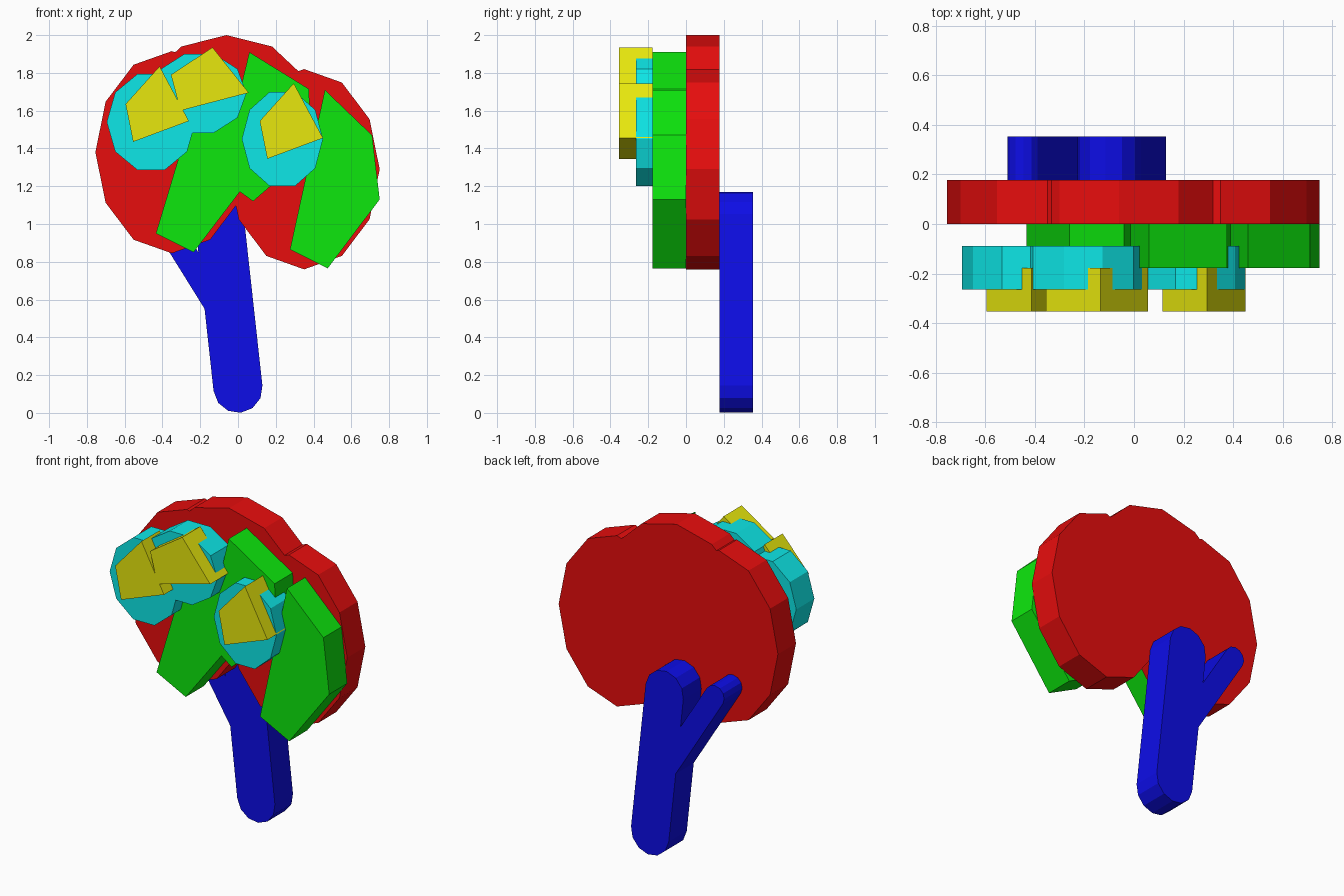
import bpy, bmesh, math
from mathutils import Vector
from mathutils.geometry import delaunay_2d_cdt

if "Cube" in bpy.data.objects:
    bpy.data.objects.remove(bpy.data.objects["Cube"])

THICK = 0.177


def material(name, rgb):
    m = bpy.data.materials.new(name)
    m.diffuse_color = (*rgb, 1)
    m.use_nodes = True
    m.node_tree.nodes["Principled BSDF"].inputs["Base Color"].default_value = m.diffuse_color
    return m


def ellipse(cx, cz, rx, rz, n):
    return [(cx + rx * math.cos(2 * math.pi * i / n),
             cz + rz * math.sin(2 * math.pi * i / n)) for i in range(n)]


def capsule(a, b, r, n=6):
    """Outline of a rounded bar running from a to b."""
    ang = math.atan2(b[1] - a[1], b[0] - a[0])
    pts = []
    for (cx, cz), start in ((b, ang - math.pi / 2), (a, ang + math.pi / 2)):
        for i in range(n + 1):
            t = start + math.pi * i / n
            pts.append((cx + r * math.cos(t), cz + r * math.sin(t)))
    return pts


def slab(name, outlines, front, mat):
    """Merge overlapping outlines in x-z and extrude them back by THICK."""
    pts, loops = [], []
    for o in outlines:
        area = sum(p[0] * q[1] - q[0] * p[1] for p, q in zip(o, o[1:] + o[:1]))
        o = o if area > 0 else o[::-1]
        loops.append(list(range(len(pts), len(pts) + len(o))))
        pts += [Vector(p) for p in o]
    verts, _, faces = delaunay_2d_cdt(pts, [], loops, 1, 1e-5)[:3]
    bm = bmesh.new()
    bv = [bm.verts.new((v.x, front, v.y)) for v in verts]
    for f in faces:
        bm.faces.new([bv[i] for i in f])
    bmesh.ops.dissolve_limit(bm, angle_limit=0.01, verts=bm.verts[:], edges=bm.edges[:])
    ext = bmesh.ops.extrude_face_region(bm, geom=bm.faces[:], use_keep_orig=True)
    moved = [g for g in ext["geom"] if isinstance(g, bmesh.types.BMVert)]
    bmesh.ops.translate(bm, verts=moved, vec=(0, THICK, 0))
    bmesh.ops.recalc_face_normals(bm, faces=bm.faces[:])
    me = bpy.data.meshes.new(name)
    bm.to_mesh(me)
    bm.free()
    me.materials.append(mat)
    ob = bpy.data.objects.new(name, me)
    bpy.context.collection.objects.link(ob)
    return ob


LO, HI = 0.004, 0.8
blue = material("blue", (LO, LO, HI))
red = material("red", (HI, LO, LO))
green = material("green", (LO, HI, LO))
cyan = material("cyan", (LO, HI, HI))
yellow = material("yellow", (HI, HI, LO))

# Trunk with one side branch, at the back
slab("trunk", [capsule((0, 0.13), (-0.1, 1.04), 0.13),
               capsule((-0.06, 0.486), (-0.445, 1.105), 0.065)], THICK, blue)

# Large crown of three merged ovals
slab("crown", [ellipse(-0.35, 1.38, 0.405, 0.535, 12),
               ellipse(0.35, 1.29, 0.40, 0.53, 12),
               ellipse(-0.06, 1.55, 0.48, 0.45, 12)], 0, red)

# Angular leaf clumps
slab("leaf_clumps", [
    [(0.46, 1.71), (0.275, 0.865), (0.475, 0.765), (0.75, 1.13), (0.71, 1.47)],
    [(0.06, 1.91), (-0.1, 1.25), (0.08, 1.12), (0.39, 1.39), (0.375, 1.715)],
    [(-0.26, 1.53), (-0.435, 0.95), (-0.235, 0.85), (0.04, 1.21),
     (0.0, 1.55), (-0.04, 1.7)]], -THICK, green)

# Round leaf clusters
slab("round_clusters", [ellipse(-0.46, 1.54, 0.235, 0.267, 10),
                        ellipse(-0.205, 1.692, 0.25, 0.22, 10),
                        ellipse(0.235, 1.45, 0.215, 0.263, 10)], -1.5 * THICK, cyan)

# Four-sided highlights at the front
kite = [(0.295, 1.745), (0.115, 1.545), (0.155, 1.345), (0.45, 1.455)]
slab("highlights", [kite, [(x - 0.71, z + 0.09) for x, z in kite],
                    [(-0.135, 1.935), (-0.355, 1.79), (-0.305, 1.6), (0.057, 1.695)]],
     -2 * THICK, yellow)
